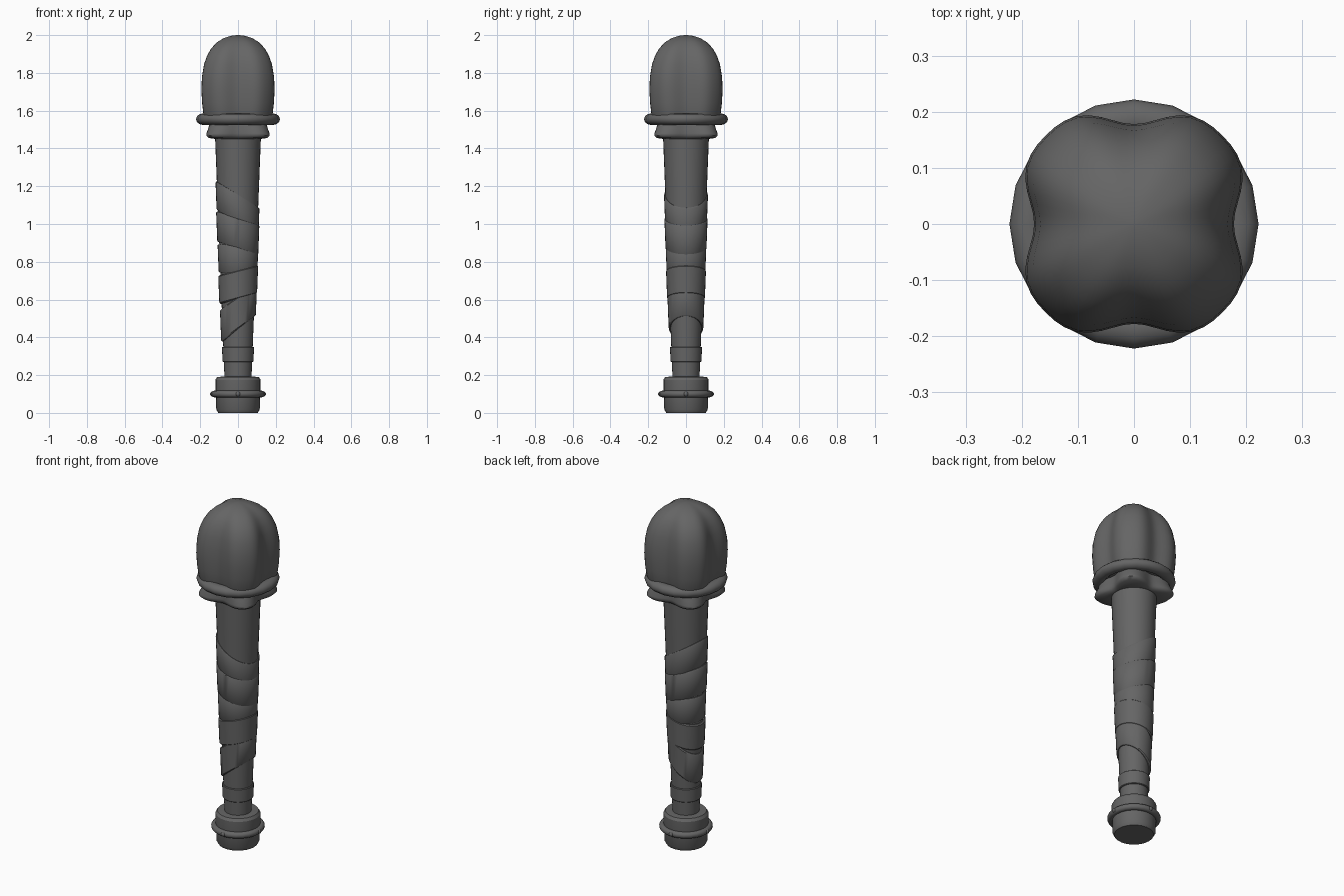
import bpy, bmesh, math
from math import sin, cos, pi

if "Cube" in bpy.data.objects:
    bpy.data.objects.remove(bpy.data.objects["Cube"])

dark = bpy.data.materials.new("dark_grey")
dark.diffuse_color = (0.13, 0.13, 0.13, 1)
dark.use_nodes = True
dark.node_tree.nodes["Principled BSDF"].inputs["Base Color"].default_value = dark.diffuse_color


def smooth(ob, angle=40):
    bpy.ops.object.select_all(action='DESELECT')
    ob.select_set(True)
    bpy.context.view_layer.objects.active = ob
    bpy.ops.object.shade_smooth_by_angle(angle=math.radians(angle))
    ob.data.materials.append(dark)


def surface(name, rings, n, radius, angle=40):
    """Closed surface of revolution; radius(i, theta) -> (r, z) for each ring."""
    bm = bmesh.new()
    loops = []
    for i in range(rings):
        loop = []
        for k in range(n):
            t = 2 * pi * k / n
            r, z = radius(i, t)
            loop.append(bm.verts.new((r * cos(t), r * sin(t), z)))
        loops.append(loop)
    for a, b in zip(loops, loops[1:]):
        for k in range(n):
            m = (k + 1) % n
            bm.faces.new((a[k], a[m], b[m], b[k]))
    bm.faces.new(loops[0][::-1])
    bm.faces.new(loops[-1])
    me = bpy.data.meshes.new(name)
    bm.to_mesh(me)
    bm.free()
    ob = bpy.data.objects.new(name, me)
    bpy.context.collection.objects.link(ob)
    smooth(ob, angle)
    return ob


def lathe(name, prof, n=24):
    return surface(name, len(prof), n, lambda i, t: prof[i], 30)


def torus(name, z, major, minor, n, flat=1.0):
    bpy.ops.mesh.primitive_torus_add(location=(0, 0, z), major_radius=major, minor_radius=minor,
                                     major_segments=n, minor_segments=12)
    ob = bpy.context.object
    ob.name = name
    ob.scale.z = flat
    smooth(ob, 50)


# Four-lobed head: full lobes on the diagonals, grooves facing the axes, fading at the tip
# (scale, lobe strength, height)
head = [(0.88, 1, 1.54), (0.945, 1, 1.58), (0.98, 1, 1.64), (1.0, 1, 1.71), (0.985, 1, 1.78),
        (0.93, 0.95, 1.845), (0.85, 0.88, 1.89), (0.735, 0.78, 1.93), (0.575, 0.65, 1.962),
        (0.4, 0.5, 1.983), (0.2, 0.3, 1.996), (0.04, 0, 2.0)]


def head_ring(i, t):
    s, w, z = head[i]
    lobe = sin(pi / 2 * (1 - cos(4 * t)) / 2)
    return s * (0.205 + w * (0.045 * lobe - 0.027)), z


surface("head", len(head), 64, head_ring, 60)

# Flared, lobed collar under the head
collar = [(0.7, 0.2, 1.45), (0.93, 0.9, 1.455), (1.0, 1.0, 1.468), (1.0, 0.95, 1.48),
          (0.95, 0.85, 1.505), (0.9, 0.7, 1.55)]


def collar_ring(i, t):
    s, w, z = collar[i]
    return s * (0.177 - 0.034 * w * cos(4 * t)), z


surface("collar", len(collar), 64, collar_ring, 60)
torus("head_ring", 1.555, 0.187, 0.035, 20, 0.86)


# Tapered handle
def core(z):
    return 0.072 + (z - 0.2) / 1.25 * 0.049


lathe("handle", [(core(0.15), 0.15), (core(0.8), 0.8), (core(1.47), 1.47)], 32)

# Overlapping tilted grip wraps: centre height, width, tilt along x, thickness
wraps = [(1.08, 0.15, -0.65, 0.007), (0.95, 0.16, -0.35, 0.010), (0.81, 0.15, -0.08, 0.009),
         (0.68, 0.15, 0.3, 0.012), (0.53, 0.17, 0.8, 0.010), (0.31, 0.08, 0.0, 0.007)]
for j, (zc, width, tilt, thick) in enumerate(wraps):
    def wrap_ring(i, t):
        dz = (-0.5, -0.5, -0.46, 0.46, 0.5, 0.5)[i] * width
        z = zc + dz + tilt * core(zc) * cos(t)
        return core(z) + (-0.004, thick * 0.5, thick, thick, thick * 0.5, -0.004)[i], z
    surface(f"grip_wrap_{j + 1}", 6, 32, wrap_ring, 40)

# Pommel with ring and studs
lathe("pommel", [(0.105, 0), (0.115, 0.018), (0.117, 0.09), (0.12, 0.11), (0.12, 0.175),
                 (0.11, 0.19), (0.085, 0.192)])
torus("pommel_ring", 0.1, 0.125, 0.018, 24)
for k in range(4):
    a = k * pi / 2
    bpy.ops.mesh.primitive_uv_sphere_add(segments=12, ring_count=8, radius=0.013,
                                         location=(0.135 * cos(a), 0.135 * sin(a), 0.1))
    bpy.context.object.name = f"pommel_stud_{k + 1}"
    smooth(bpy.context.object, 60)
